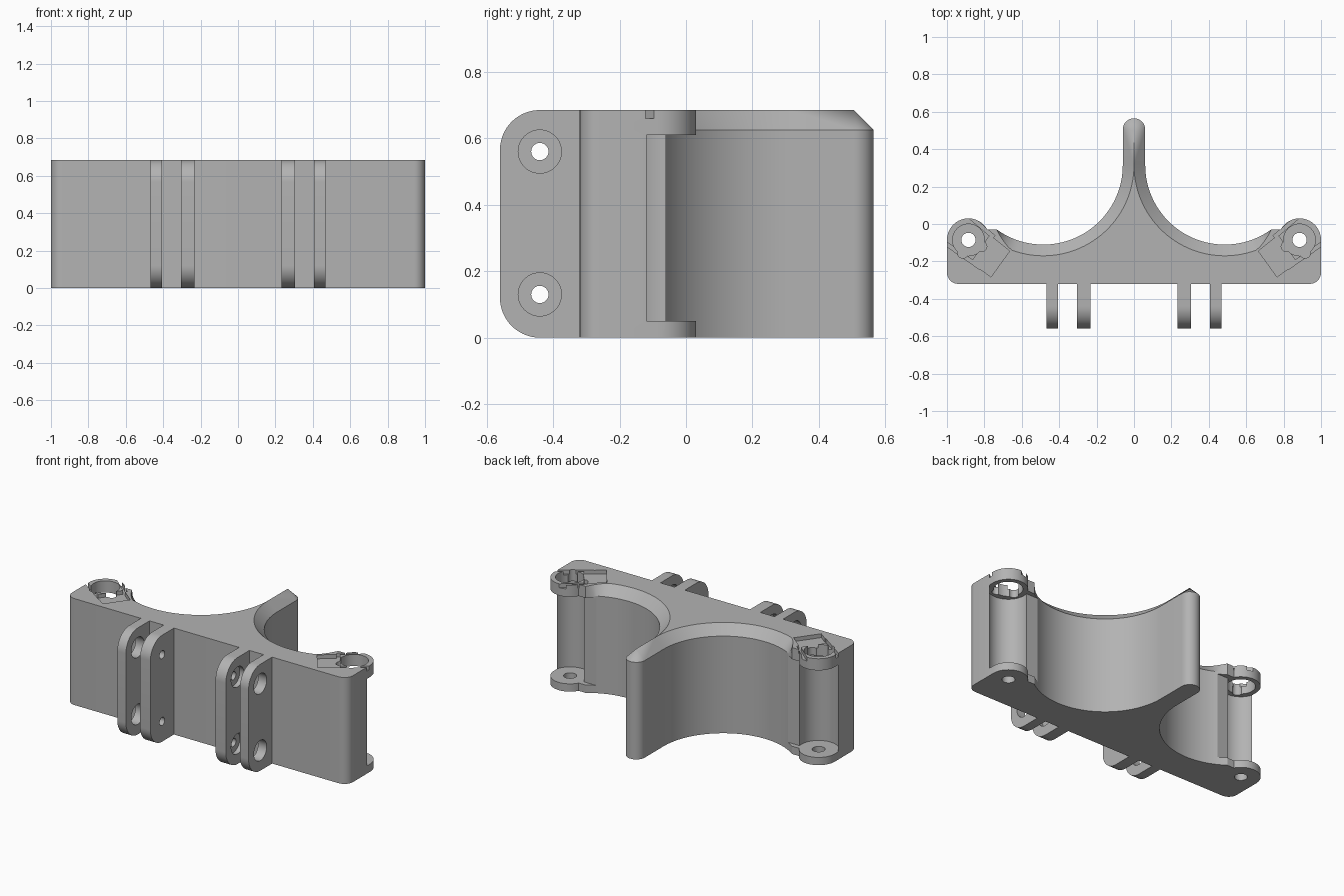
import bpy, bmesh, math
from mathutils import Vector

if "Cube" in bpy.data.objects:
    bpy.data.objects.remove(bpy.data.objects["Cube"], do_unlink=True)

H = 0.685                      # overall height
BOWL, R = (0.485, 0.315), 0.425  # cradle centre and radius
C = 0.06                       # chamfer size and half width of the rib
EAR, ER = (0.885, -0.085), 0.115

grey = bpy.data.materials.new("plain grey")
grey.use_nodes = True
grey.diffuse_color = (0.45, 0.45, 0.45, 1)
grey.node_tree.nodes["Principled BSDF"].inputs["Base Color"].default_value = (0.45, 0.45, 0.45, 1)


def arc(c, r, a0, a1, n):
    steps = [math.radians(a0 + (a1 - a0) * i / n) for i in range(n + 1)]
    return [(c[0] + r * math.cos(a), c[1] + r * math.sin(a)) for a in steps]


def finish(name, bm):
    bmesh.ops.recalc_face_normals(bm, faces=bm.faces)
    me = bpy.data.meshes.new(name)
    bm.to_mesh(me)
    bm.free()
    me.materials.append(grey)
    ob = bpy.data.objects.new(name, me)
    bpy.context.collection.objects.link(ob)
    return ob


def prism(name, pts, lo, hi, axis="z"):
    """Extrude a 2D outline along z, or a (y, z) outline along x."""
    place = (lambda p, t: (p[0], p[1], t)) if axis == "z" else (lambda p, t: (t, p[0], p[1]))
    bm = bmesh.new()
    a = [bm.verts.new(place(p, lo)) for p in pts]
    b = [bm.verts.new(place(p, hi)) for p in pts]
    bm.faces.new(a)
    bm.faces.new(b)
    for i in range(len(a)):
        j = (i + 1) % len(a)
        bm.faces.new((a[i], a[j], b[j], b[i]))
    return finish(name, bm)


def disc(c, r, lo, hi, axis="z", n=48):
    return prism("cutter", arc(c, r, 0, 360, n)[:-1], lo, hi, axis)


def cut(target, cutter):
    cutter.hide_render = True
    mod = target.modifiers.new("cut", "BOOLEAN")
    mod.operation, mod.solver, mod.object = "DIFFERENCE", "EXACT", cutter
    bpy.context.view_layer.objects.active = target
    bpy.ops.object.modifier_apply(modifier=mod.name)
    bpy.data.objects.remove(cutter, do_unlink=True)


def flip(pts, s):
    return [(s * x, y) for x, y in pts]


def bar(p, q, w):
    """Thin rectangle running from p to q."""
    p, q = Vector(p), Vector(q)
    d = (q - p).normalized()
    n = Vector((-d.y, d.x)) * w / 2
    return [tuple(v) for v in (p - n, q - n, q + n, p + n)]


# Half outline: rib tip, cradle arc, hinge ear, front corner; with its chamfered top ring
outer, top = [], []
for p in arc((0, 0.505), C, 90, 0, 10):
    outer.append(p)
    top.append((0.0, 0.505))
for i in range(41):
    ang = 180 + 126 * i / 40
    inset = C * max(0.0, min(1.0, (306 - ang) / 15))
    outer += arc(BOWL, R, ang, ang, 1)[:1]
    top += arc(BOWL, R + inset, ang, ang, 1)[:1]
plain = arc(EAR, ER, 151, 0, 24) + arc((0.94, -0.26), 0.06, 0, -90, 8) + [(0.0, -0.32)]
outer += plain
top += plain

# Main body built as a half and mirrored
bm = bmesh.new()
for s in (1, -1):
    rings = [[bm.verts.new((s * x, y, z)) for x, y in ring]
             for ring, z in ((outer, 0), (outer, H - C), (top, H))]
    for a, b in zip(rings, rings[1:]):
        for i in range(len(a) - 1):
            bm.faces.new((a[i], a[i + 1], b[i + 1], b[i]))
    bm.faces.new(rings[0])
    bm.faces.new(rings[2][11:])    # top face starts where the rib ridge ends
bmesh.ops.remove_doubles(bm, verts=bm.verts, dist=1e-4)
bmesh.ops.dissolve_degenerate(bm, dist=1e-5, edges=bm.edges)
body = finish("cradle_body", bm)

for s in (1, -1):
    ear = (s * EAR[0], EAR[1])
    # Clearance between the lower and upper hinge ears
    cut(body, disc(ear, 0.12, 0.05, 0.61))
    cut(body, prism("cutter", flip([(0.66, -0.06), (1.1, -0.06), (1.1, 0.2), (0.66, 0.2)], s), 0.05, 0.61))
    # Pin hole below, keyed opening above
    cut(body, disc(ear, 0.038, -0.1, 0.3))
    cut(body, disc(ear, 0.085, 0.55, 0.8))
    for dx, dy in ((-0.07, -0.035), (0.03, -0.07)):
        cut(body, disc((s * (EAR[0] + dx), EAR[1] + dy), 0.028, 0.55, 0.8, n=24))
    # Shallow pocket and the two slots that run out through the ear rim
    a, b = (0.665, -0.145), (0.765, -0.283)
    cut(body, prism("cutter", flip([a, b, (0.87, -0.205), (0.77, -0.06)], s), 0.66, 0.8))
    cut(body, prism("cutter", flip(bar((0.82, -0.235), (1.02, -0.095), 0.02), s), 0.66, 0.8))
    cut(body, prism("cutter", flip(bar((0.75, -0.07), (0.89, 0.05), 0.02), s), 0.66, 0.8))

# Mounting lugs with rounded front corners
outline = ([(-0.32, 0), (-0.32, H)] + arc((-0.44, H - 0.12), 0.12, 90, 180, 14)
           + arc((-0.44, 0.12), 0.12, 180, 270, 14))
parts = [body]
for s, side in ((1, "left"), (-1, "right")):
    for kind, x0, x1 in (("inner", 0.232, 0.305), ("outer", 0.406, 0.467)):
        lug = prism(f"{side}_{kind}_lug", outline, s * x0, s * x1, "x")
        for z in (0.13, 0.56):
            if kind == "outer":
                cut(lug, disc((-0.44, z), 0.065, s * 0.38, s * 0.5, "x"))
            else:
                cut(lug, disc((-0.44, z), 0.026, s * 0.2, s * 0.35, "x", 32))
                cut(lug, disc((-0.44, z), 0.065, s * 0.275, s * 0.35, "x"))
        parts.append(lug)

# Smooth curved walls, keep edges sharp
bpy.ops.object.select_all(action="DESELECT")
for ob in parts:
    ob.select_set(True)
bpy.context.view_layer.objects.active = body
bpy.ops.object.shade_smooth_by_angle(angle=math.radians(25))
